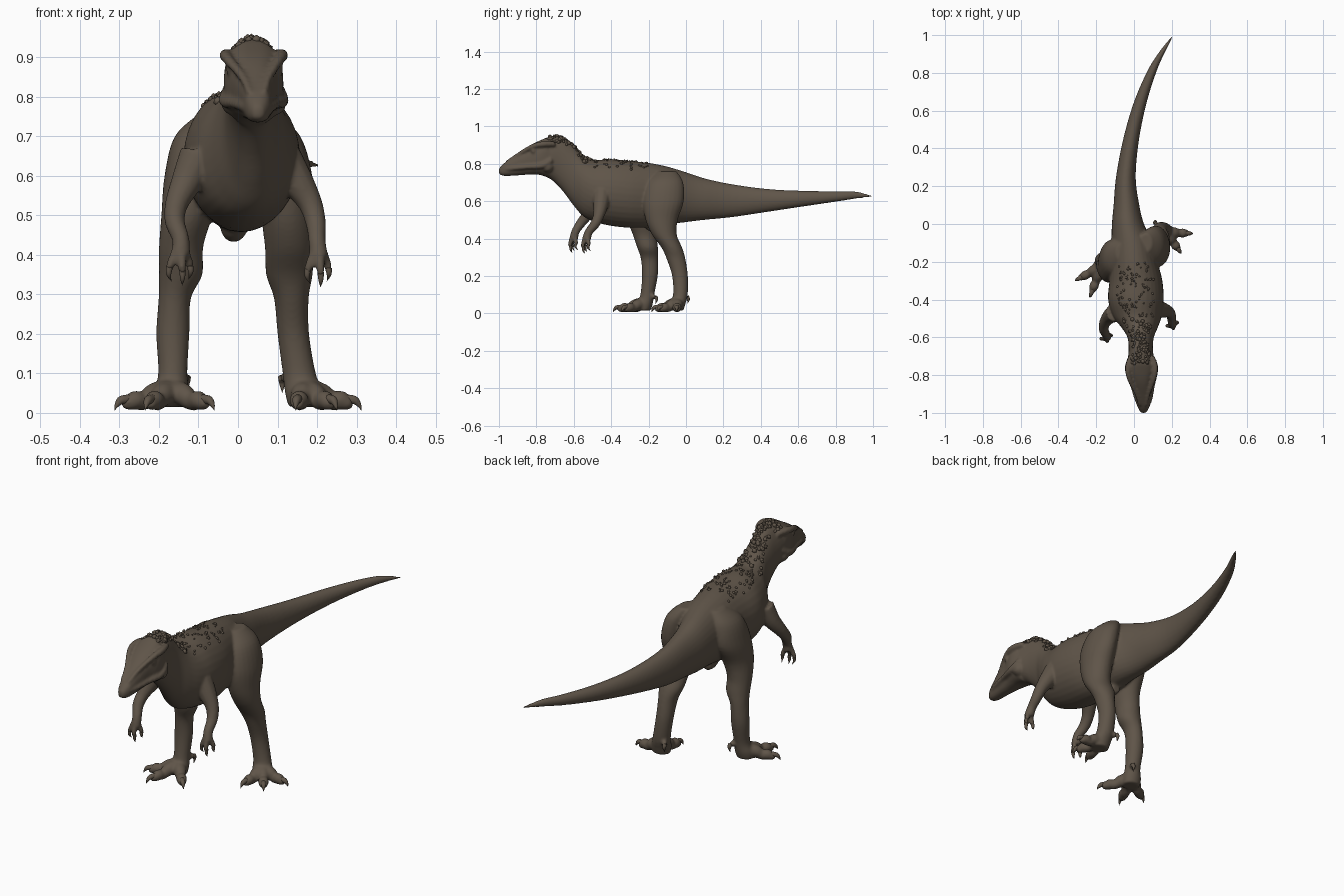
import bpy, bmesh, math, random
from mathutils import Vector

if "Cube" in bpy.data.objects:
    bpy.data.objects.remove(bpy.data.objects["Cube"])
random.seed(4)

hide = bpy.data.materials.new("dark brown hide")
hide.use_nodes = True
hide.diffuse_color = (0.115, 0.09, 0.066, 1)
bsdf = hide.node_tree.nodes["Principled BSDF"]
bsdf.inputs["Base Color"].default_value = hide.diffuse_color
bsdf.inputs["Roughness"].default_value = 0.8


def at(rows, t):
    """Smooth curve through rows of numbers, t from 0 to 1."""
    last = len(rows) - 1
    i = min(int(t * last), last - 1)
    u = t * last - i
    a, b, c, d = (rows[max(0, min(last, i + k))] for k in (-1, 0, 1, 2))
    return [q + 0.5 * u * (r - p + u * (2 * p - 5 * q + 4 * r - s + u * (3 * (q - r) + s - p)))
            for p, q, r, s in zip(a, b, c, d)]


def skin(bm, rings):
    """Join rings of points into a closed surface."""
    loops = [[bm.verts.new(p) for p in ring] for ring in rings]
    n = len(loops[0])
    for a, b in zip(loops, loops[1:]):
        for i in range(n):
            bm.faces.new((a[i], a[(i + 1) % n], b[(i + 1) % n], b[i]))
    bm.faces.new(loops[0][::-1])
    bm.faces.new(loops[-1])


def oval(centre, u, v, power=1.0, n=24):
    ring = []
    for i in range(n):
        a = math.tau * i / n
        c, s = (math.copysign(abs(w) ** power, w) for w in (math.cos(a), math.sin(a)))
        ring.append(Vector(centre) + u * c + v * s)
    return ring


def tube(bm, points, steps=5):
    """Round limb along points of (x, y, z, radius)."""
    total = steps * (len(points) - 1)
    rows = [at(points, i / total) for i in range(total + 1)]
    rings = []
    for i, row in enumerate(rows):
        tan = Vector(rows[min(i + 1, total)][:3]) - Vector(rows[max(i - 1, 0)][:3])
        u = tan.orthogonal().normalized() if i == 0 else (u - tan * u.dot(tan) / tan.length_squared).normalized()
        v = tan.normalized().cross(u)
        r = max(row[3], 0.0005)
        rings.append(oval(row[:3], u * r, v * r, n=12))
    skin(bm, rings)


def ball(bm, pos, r, detail=2):
    new = bmesh.ops.create_icosphere(bm, subdivisions=detail, radius=r)["verts"]
    bmesh.ops.translate(bm, verts=new, vec=pos)


def finish(bm, name):
    bmesh.ops.recalc_face_normals(bm, faces=bm.faces)
    for f in bm.faces:
        f.smooth = True
    mesh = bpy.data.meshes.new(name)
    bm.to_mesh(mesh)
    bm.free()
    mesh.materials.append(hide)
    ob = bpy.data.objects.new(name, mesh)
    bpy.context.collection.objects.link(ob)
    return ob


# Trunk from snout to tail tip: y, centre x, top z, bottom z, half width
TRUNK = [
    (-1.0, .05, .775, .745, .012), (-.97, .05, .805, .735, .03), (-.9, .048, .855, .738, .044),
    (-.84, .043, .895, .742, .058), (-.78, .04, .925, .74, .075), (-.72, .037, .947, .715, .07),
    (-.66, .036, .942, .655, .064), (-.6, .035, .895, .575, .07), (-.55, .03, .845, .52, .095),
    (-.49, .018, .82, .49, .128), (-.4, .01, .825, .468, .147), (-.3, .01, .815, .458, .14),
    (-.2, 0, .805, .46, .125), (-.1, -.01, .785, .475, .11), (0, -.032, .755, .488, .085),
    (.1, -.04, .722, .5, .068), (.25, -.043, .69, .515, .052), (.45, -.015, .664, .545, .042),
    (.65, .035, .655, .575, .034), (.82, .1, .653, .6, .024), (.92, .155, .65, .615, .015),
    (1.0, .208, .628, .622, .003)]


def trunk_ring(t):
    y, cx, top, low, w = at(TRUNK, t)
    power = 0.78 if y < -.74 else 1.0
    return (cx, y, (top + low) / 2), Vector((w, 0, 0)), Vector((0, 0, (top - low) / 2)), power


body = bmesh.new()
skin(body, [oval(*trunk_ring(i / 100), n=32) for i in range(101)])
tube(body, [(0, -.22, .52, .04), (-.01, -.18, .47, .036), (-.01, -.14, .455, .022)])

# Brows, lips, eyes and cheeks
for s in (-1, 1):
    tube(body, [(.04 + s * .055, -.7, .905, .014), (.04 + s * .071, -.76, .905, .016),
                (.04 + s * .064, -.82, .893, .013), (.045 + s * .032, -.9, .848, .01),
                (.048 + s * .018, -.96, .808, .008)])
    tube(body, [(.05 + s * .012, -.988, .768, .009), (.05 + s * .036, -.93, .775, .011),
                (.045 + s * .055, -.85, .783, .012), (.04 + s * .073, -.77, .79, .016),
                (.04 + s * .062, -.72, .82, .016)])
    ball(body, (.042 + s * .06, -.815, .868), .014)
    ball(body, (.04 + s * .05, -.74, .785), .034)

# Legs: z, centre x, centre y, half width, half depth
LEFT_LEG = [
    (.76, .06, -.1, .035, .05), (.7, .098, -.11, .06, .095), (.6, .122, -.12, .066, .108),
    (.5, .125, -.13, .066, .086), (.42, .13, -.115, .062, .066), (.35, .13, -.075, .059, .055),
    (.29, .135, -.053, .044, .05), (.2, .14, -.032, .04, .042), (.1, .155, -.03, .042, .039),
    (.05, .167, -.045, .048, .042), (.015, .17, -.05, .042, .036)]
RIGHT_LEG = [
    (.76, -.06, -.15, .035, .05), (.7, -.1, -.175, .06, .09), (.6, -.12, -.195, .066, .108),
    (.5, -.13, -.225, .064, .086), (.42, -.144, -.22, .056, .064), (.35, -.145, -.205, .055, .055),
    (.29, -.16, -.195, .041, .046), (.2, -.165, -.193, .042, .042), (.1, -.165, -.207, .037, .037),
    (.05, -.17, -.22, .046, .042), (.015, -.172, -.225, .042, .036)]
for rows in (LEFT_LEG, RIGHT_LEG):
    rings = []
    for i in range(51):
        z, x, y, w, d = at(rows, i / 50)
        rings.append(oval((x, y, z), Vector((w, 0, 0)), Vector((0, d, 0))))
    skin(body, rings)

# Toes with claws: ankle, then toe tips
claws = bmesh.new()
FEET = [((.17, -.045), [(.145, -.185), (.25, -.155), (.312, -.05)], (.112, .005)),
        ((-.172, -.225), [(-.06, -.345), (-.235, -.39), (-.312, -.3)], (-.13, -.165))]
for (ax, ay), tips, (hx, hy) in FEET:
    for tx, ty in tips:
        def along(f, z, r):
            return (ax + (tx - ax) * f, ay + (ty - ay) * f, z, r)
        tube(body, [along(0, .055, .034), along(.3, .045, .03), along(.48, .028, .022),
                    along(.62, .032, .025), along(.74, .026, .02), along(.84, .028, .014)])
        tube(claws, [along(.74, .034, .013), along(.88, .032, .011), along(.96, .02, .006), along(1, .006, 0)])
    tube(body, [(ax, ay, .1, .025), ((ax + hx) / 2, (ay + hy) / 2, .1, .017), (hx, hy, .085, .012)])
    tube(claws, [(hx, hy, .09, .011), (hx, hy + .008, .075, .008), (hx, hy + .002, .05, 0)])

# Arms: shoulder, elbow, wrist, palm, then three fingers
ARMS = [[(.115, -.45, .64, .05), (.15, -.455, .585, .042), (.183, -.465, .53, .031),
         (.197, -.485, .48, .026), (.2, -.52, .435, .022), (.205, -.532, .395, .024)],
        [(-.1, -.47, .65, .05), (-.13, -.49, .585, .04), (-.155, -.525, .53, .03),
         (-.16, -.56, .485, .026), (-.145, -.59, .44, .022), (-.145, -.6, .4, .024)]]
for arm in ARMS:
    tube(body, arm)
    x, y, z, r = arm[-1]
    for dx, dy, drop in ((-.026, -.008, .05), (.004, -.02, .06), (.022, .012, .045)):
        tube(body, [(x + dx * .3, y + dy * .3, z + .015, .014), (x + dx, y + dy, z - drop * .5, .011),
                    (x + dx * 1.1, y + dy * .8, z - drop * .75, .009)])
        tube(claws, [(x + dx * 1.1, y + dy * .8, z - drop * .65, .009),
                     (x + dx * 1.15, y + dy * .8, z - drop, .006), (x + dx * .9, y + dy + .012, z - drop - .017, 0)])

# Fuse the hide into one soft surface
body_ob = finish(body, "body")
remesh = body_ob.modifiers.new("fuse", "REMESH")
remesh.mode = "VOXEL"
remesh.voxel_size = 0.0065
remesh.use_smooth_shade = True
soften = body_ob.modifiers.new("soften", "SMOOTH")
soften.factor = 0.5
soften.iterations = 4
finish(claws, "claws")

# Knobbly scales over the crown, neck and back
scales = bmesh.new()
for i in range(210):
    t = random.uniform(.22, .57)
    centre, u, v, power = trunk_ring(t)
    a = math.pi / 2 + random.uniform(-.75, .75)
    pos = Vector(centre) + u * math.cos(a) + v * math.sin(a)
    ball(scales, pos, random.uniform(.005, .011) * (1.15 if t < .42 else .75), 1)
finish(scales, "neck_scales")
